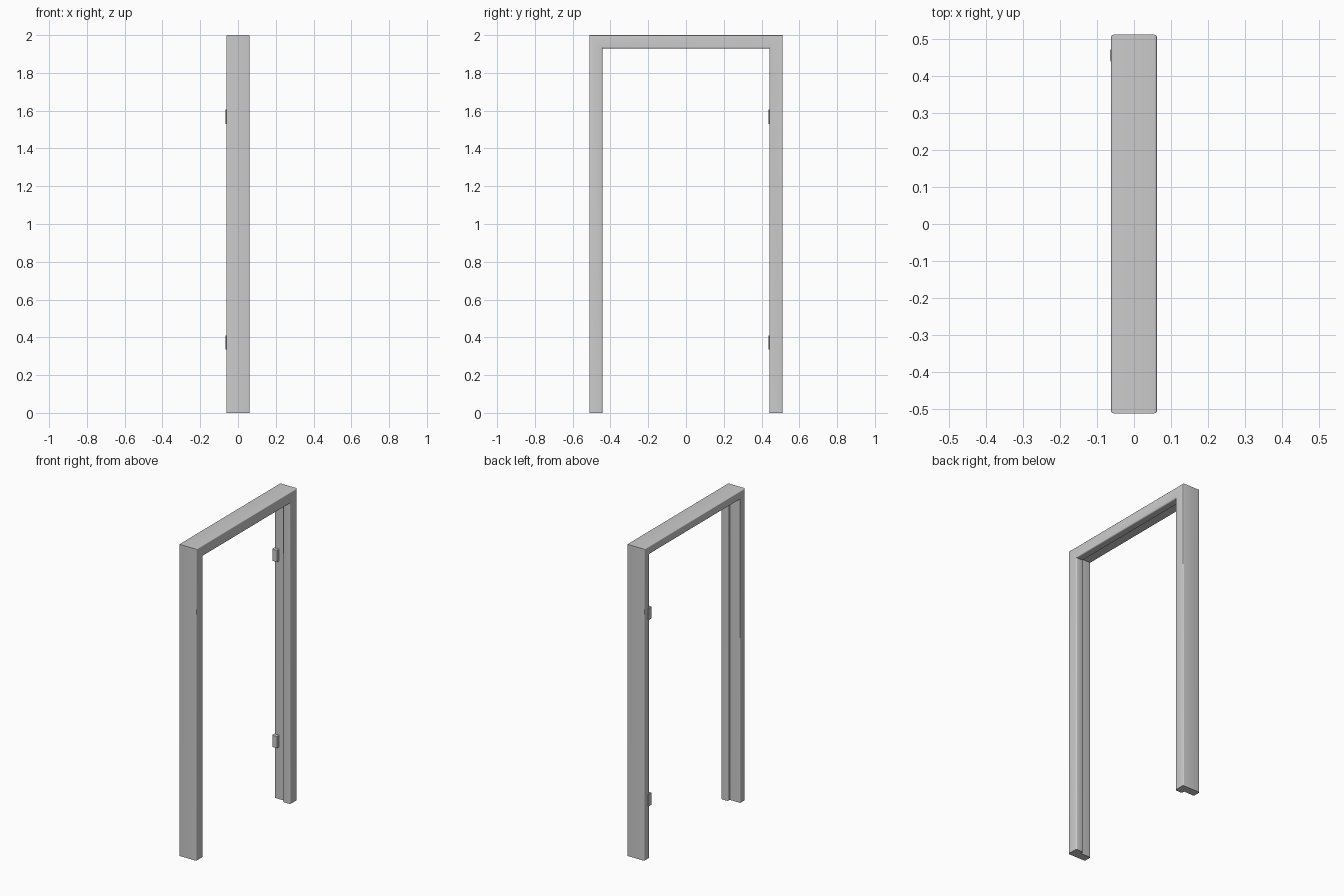
import bpy, bmesh, math

if "Cube" in bpy.data.objects:
    bpy.data.objects.remove(bpy.data.objects["Cube"])

HALF, TOP = 0.512, 2.0


def rounded(points, steps=4):
    """Round each (x, depth, radius) right-angle corner of a closed profile."""
    out, n = [], len(points)
    for i, (x, d, r) in enumerate(points):
        if r == 0:
            out.append((x, d))
            continue
        ends = []
        for q in (points[i - 1], points[(i + 1) % n]):
            vx, vd = q[0] - x, q[1] - d
            l = math.hypot(vx, vd)
            ends.append((vx / l * r, vd / l * r))
        (ax, ad), (bx, bd) = ends
        for k in range(steps + 1):
            t = k / steps * math.pi / 2
            u, v = 1 - math.sin(t), 1 - math.cos(t)
            out.append((x + ax * u + bx * v, d + ad * u + bd * v))
    return out


def make_object(name, bm, angle=30):
    bmesh.ops.recalc_face_normals(bm, faces=bm.faces)
    me = bpy.data.meshes.new(name)
    bm.to_mesh(me)
    bm.free()
    ob = bpy.data.objects.new(name, me)
    bpy.context.collection.objects.link(ob)
    bpy.ops.object.select_all(action='DESELECT')
    ob.select_set(True)
    bpy.context.view_layer.objects.active = ob
    bpy.ops.object.shade_smooth_by_angle(angle=math.radians(angle))
    return ob


# Door frame: rebated profile (x, depth from outside) swept round with mitred corners
profile = rounded([(-0.062, 0, 0.007), (0.062, 0, 0.007), (0.062, 0.071, 0.009),
                   (0.012, 0.071, 0.007), (0.012, 0.051, 0), (-0.062, 0.051, 0.005)])
bm = bmesh.new()
stations = [lambda d: (HALF - d, 0), lambda d: (HALF - d, TOP - d),
            lambda d: (d - HALF, TOP - d), lambda d: (d - HALF, 0)]
rings = [[bm.verts.new((x, *place(d))) for x, d in profile] for place in stations]
n = len(profile)
for a, b in zip(rings, rings[1:]):
    for i in range(n):
        j = (i + 1) % n
        bm.faces.new((a[i], a[j], b[j], b[i]))
bm.faces.new(rings[0])
bm.faces.new(rings[-1])
make_object("door_frame", bm)

# Hinges seated in the rebate of one jamb
hinge = rounded([(-0.065, 0.438, 0.007), (-0.03, 0.438, 0.004),
                 (-0.03, 0.472, 0), (-0.065, 0.472, 0.004)])
for name, z in (("lower_hinge", 0.335), ("upper_hinge", 1.53)):
    bm = bmesh.new()
    face = bm.faces.new([bm.verts.new((x, y, z)) for x, y in hinge])
    ext = bmesh.ops.extrude_face_region(bm, geom=[face], use_keep_orig=True)
    bmesh.ops.translate(bm, vec=(0, 0, 0.075),
                        verts=[v for v in ext["geom"] if isinstance(v, bmesh.types.BMVert)])
    make_object(name, bm)
